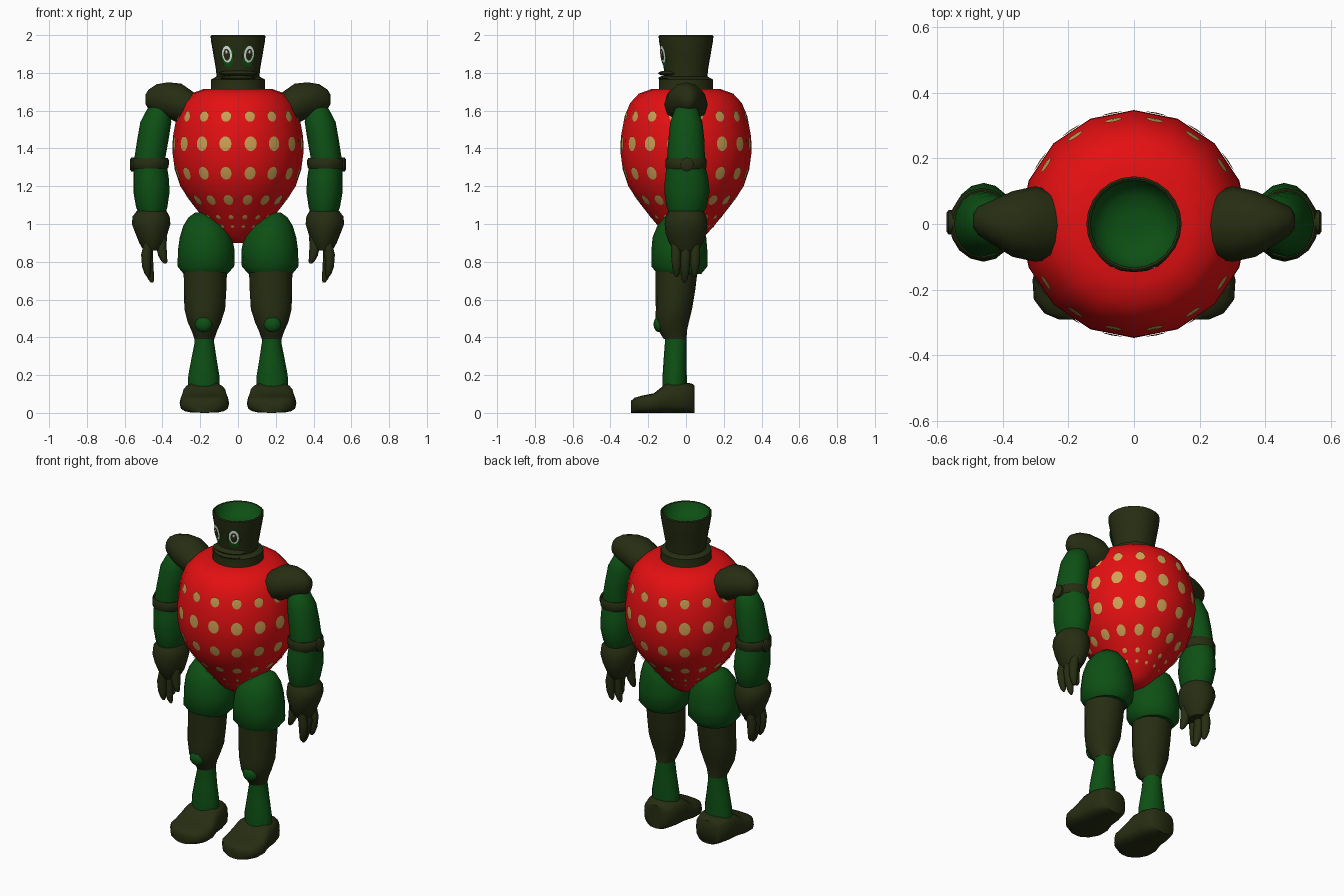
import bpy, bmesh, math
from mathutils import Vector


def material(name, rgb):
    m = bpy.data.materials.new(name)
    m.diffuse_color = (*rgb, 1)
    return m


OLIVE = material("dark olive", (0.020, 0.027, 0.006))
GREEN = material("leaf green", (0.004, 0.080, 0.007))
RED = material("berry red", (0.78, 0.005, 0.006))
SEED = material("seed tan", (0.62, 0.36, 0.09))
WHITE = material("eye white", (0.85, 0.85, 0.85))


def finish(name, bm, mat, mirror=False, angle=45):
    me = bpy.data.meshes.new(name)
    bmesh.ops.recalc_face_normals(bm, faces=bm.faces)
    bm.to_mesh(me)
    bm.free()
    ob = bpy.data.objects.new(name, me)
    bpy.context.collection.objects.link(ob)
    me.materials.append(mat)
    bpy.ops.object.select_all(action='DESELECT')
    ob.select_set(True)
    bpy.context.view_layer.objects.active = ob
    bpy.ops.object.shade_smooth_by_angle(angle=math.radians(angle))
    if mirror:
        ob.modifiers.new("mirror", 'MIRROR')
    return ob


def loft(name, sections, mat, segs=16, axis='z', mirror=False, power=1.0, caps=(True, True)):
    """Rings of (centre a, centre b, position, radius a, radius b) joined along z, x or y."""
    bm = bmesh.new()
    rings = []
    for ca, cb, p, ra, rb in sections:
        ring = []
        for i in range(segs):
            t = 2 * math.pi * i / segs
            c, s = math.cos(t), math.sin(t)
            a = ca + ra * math.copysign(abs(c) ** power, c)
            b = cb + rb * math.copysign(abs(s) ** power, s)
            ring.append(bm.verts.new({'z': (a, b, p), 'x': (p, a, b), 'y': (a, p, b)}[axis]))
        rings.append(ring)
    for lo, hi in zip(rings, rings[1:]):
        for i in range(segs):
            j = (i + 1) % segs
            bm.faces.new((lo[i], lo[j], hi[j], hi[i]))
    if caps[0]:
        bm.faces.new(rings[0][::-1])
    if caps[1]:
        bm.faces.new(rings[-1])
    return finish(name, bm, mat, mirror)


def lathe(name, profile, mat, segs=24, caps=(True, True)):
    return loft(name, [(0, 0, z, r, r) for r, z in profile], mat, segs, caps=caps)


def ball(name, centre, radii, mat, mirror=False):
    bm = bmesh.new()
    bmesh.ops.create_uvsphere(bm, u_segments=16, v_segments=8, radius=1)
    for v in bm.verts:
        v.co = Vector(centre) + Vector(v.co[i] * radii[i] for i in range(3))
    return finish(name, bm, mat, mirror)


def add_patch(bm, profile, ang, z, w, h, lift, factor=1.0):
    """Oval plate lying on a turned surface; angle 0 faces the front."""
    for (r0, z0), (r1, z1) in zip(profile, profile[1:]):
        if z0 <= z <= z1:
            r = (r0 + (r1 - r0) * (z - z0) / (z1 - z0)) * factor
            up = Vector((r1 - r0, z1 - z0)).normalized()
            break
    out = Vector((math.sin(ang), -math.cos(ang), 0))
    side = Vector((math.cos(ang), math.sin(ang), 0))
    v_dir = out * up.x + Vector((0, 0, up.y))
    n = out * up.y - Vector((0, 0, up.x))
    base = out * r + Vector((0, 0, z))
    rim = []
    for i in range(14):
        t = 2 * math.pi * i / 14
        rim.append(bm.verts.new(base + n * lift + side * w * math.cos(t) + v_dir * h * math.sin(t)))
    mid = bm.verts.new(base + n * (lift + 0.003))
    for i in range(14):
        bm.faces.new((rim[i], rim[(i + 1) % 14], mid))


# Berry torso
torso = [(0.05, 0.90), (0.09, 0.925), (0.14, 0.98), (0.19, 1.04), (0.26, 1.13), (0.305, 1.20),
         (0.335, 1.29), (0.347, 1.38), (0.345, 1.46), (0.325, 1.57), (0.296, 1.64),
         (0.25, 1.69), (0.18, 1.715)]
lathe("berry_torso", torso, RED, 16)

# Seeds, one on each flat of the torso
bm = bmesh.new()
for z, w, h in ((1.57, .027, .030), (1.425, .033, .039), (1.27, .030, .036),
                (1.13, .026, .034), (1.038, .013, .015), (0.988, .009, .010)):
    for k in range(16):
        add_patch(bm, torso, (k + 0.5) * math.pi / 8, z, w, h, 0.004, math.cos(math.pi / 16))
finish("seeds", bm, SEED)

# Collar, hollow head and green bowl inside it
lathe("collar", [(0.15, 1.69), (0.143, 1.72), (0.143, 1.765), (0.115, 1.78)], OLIVE)
head = [(0.112, 1.765), (0.117, 1.82), (0.131, 1.90), (0.143, 1.97), (0.145, 1.995), (0.139, 2.0), (0.133, 1.997)]
lathe("head", head, OLIVE, caps=(True, False))
lathe("head_bowl", [(0.04, 1.925), (0.09, 1.935), (0.122, 1.965), (0.134, 1.998)], GREEN, caps=(True, False))

# Lips
ball("upper_lip", (0, -0.085, 1.798), (0.105, 0.062, 0.016), OLIVE)
ball("lower_lip", (0, -0.085, 1.772), (0.095, 0.062, 0.016), OLIVE)

# Eyes as layered plates
for name, mat, dz, w, h, lift in (("eye_patches", GREEN, -.012, .037, .060, .003),
                                  ("eye_whites", WHITE, 0, .029, .045, .006),
                                  ("pupils", OLIVE, -.002, .019, .032, .009),
                                  ("eye_glints", WHITE, .012, .006, .009, .012)):
    bm = bmesh.new()
    for s in (-1, 1):
        add_patch(bm, head, s * 0.44, 1.90 + dz, w, h, lift)
    finish(name, bm, mat)

# Shoulder pads
loft("shoulder_pads", [(-.005, 1.61, .21, .095, .07), (0, 1.635, .30, .115, .108),
                       (0, 1.655, .37, .10, .095), (.005, 1.66, .43, .068, .08),
                       (.01, 1.66, .475, .043, .05), (.01, 1.66, .49, .02, .025)],
     OLIVE, 12, 'x', True)

# Arms
loft("upper_arms", [(.465, 0, 1.28, .085, .095), (.465, 0, 1.36, .082, .10), (.45, .002, 1.45, .083, .095),
                    (.435, .002, 1.54, .082, .085), (.42, .002, 1.61, .06, .06),
                    (.41, .002, 1.635, .03, .03)], GREEN, mirror=True)
loft("elbow_bands", [(.465, 0, 1.29, .088, .102), (.465, 0, 1.30, .097, .108),
                     (.463, 0, 1.335, .099, .11), (.463, 0, 1.35, .09, .103)], OLIVE, mirror=True)
loft("elbow_buttons", [(.005, 1.315, .53, .037, .037), (.005, 1.315, .565, .037, .037),
                       (.005, 1.315, .571, .028, .028)], OLIVE, 12, 'x', True)
loft("forearms", [(.455, 0, 1.05, .07, .088), (.457, .002, 1.09, .083, .105), (.458, .005, 1.17, .096, .12),
                  (.46, .003, 1.24, .094, .115), (.465, 0, 1.31, .088, .102)], GREEN, mirror=True)

# Hands with fingers and thumb
loft("palms", [(.455, 0, .86, .045, .065), (.455, 0, .90, .068, .09), (.458, 0, .95, .085, .108),
               (.46, 0, 1.0, .102, .113), (.46, 0, 1.04, .098, .108), (.457, 0, 1.07, .078, .092)],
     OLIVE, mirror=True)


def finger(name, x0, y0, z0, x1, y1, z1, r):
    steps = ((0, .9), (.35, 1.05), (.7, .9), (.92, .6), (1, .25))
    secs = [(x0 + (x1 - x0) * t + .012 * math.sin(math.pi * t), y0 + (y1 - y0) * t,
             z0 + (z1 - z0) * t, r * k, r * k) for t, k in steps]
    loft(name, secs, OLIVE, 10, mirror=True)


finger("front_finger", .475, -.055, .90, .475, -.05, .72, .026)
finger("middle_finger", .475, 0, .90, .455, -.008, .69, .027)
finger("back_finger", .475, .052, .90, .475, .045, .72, .026)
finger("thumb", .40, -.03, .93, .385, -.04, .79, .026)

# Shorts
loft("shorts", [(.172, -.035, .735, .115, .115), (.170, -.035, .775, .15, .148), (.168, -.035, .86, .15, .148),
                (.170, -.035, .93, .138, .142), (.175, -.03, .99, .115, .122),
                (.182, -.025, 1.035, .08, .09), (.188, -.02, 1.06, .04, .045)], GREEN, mirror=True)

# Legs
loft("upper_legs", [(.178, -.057, .39, .052, .060), (.178, -.070, .435, .068, .075),
                    (.178, -.073, .48, .088, .088), (.176, -.064, .55, .108, .096),
                    (.174, -.056, .65, .112, .105), (.173, -.050, .76, .115, .112)], OLIVE, mirror=True)
ball("knee_pads", (.182, -.142, .47), (.046, .030, .043), GREEN, True)
loft("lower_legs", [(.182, -.06, .14, .084, .064), (.181, -.06, .20, .082, .064),
                    (.18, -.058, .29, .066, .060), (.178, -.055, .37, .052, .057),
                    (.178, -.056, .41, .050, .057)], GREEN, mirror=True)

# Shoes: sections from heel to toe
loft("shoes", [(.178, .072, .046, .065, .072), (.178, .078, .03, .088, .078), (.178, .081, -.03, .108, .081),
               (.178, .080, -.10, .116, .080), (.178, .066, -.135, .122, .066),
               (.178, .052, -.17, .131, .052), (.178, .046, -.23, .127, .046),
               (.178, .040, -.272, .095, .040), (.178, .032, -.291, .05, .032)],
     OLIVE, 16, 'y', True, 0.62)
